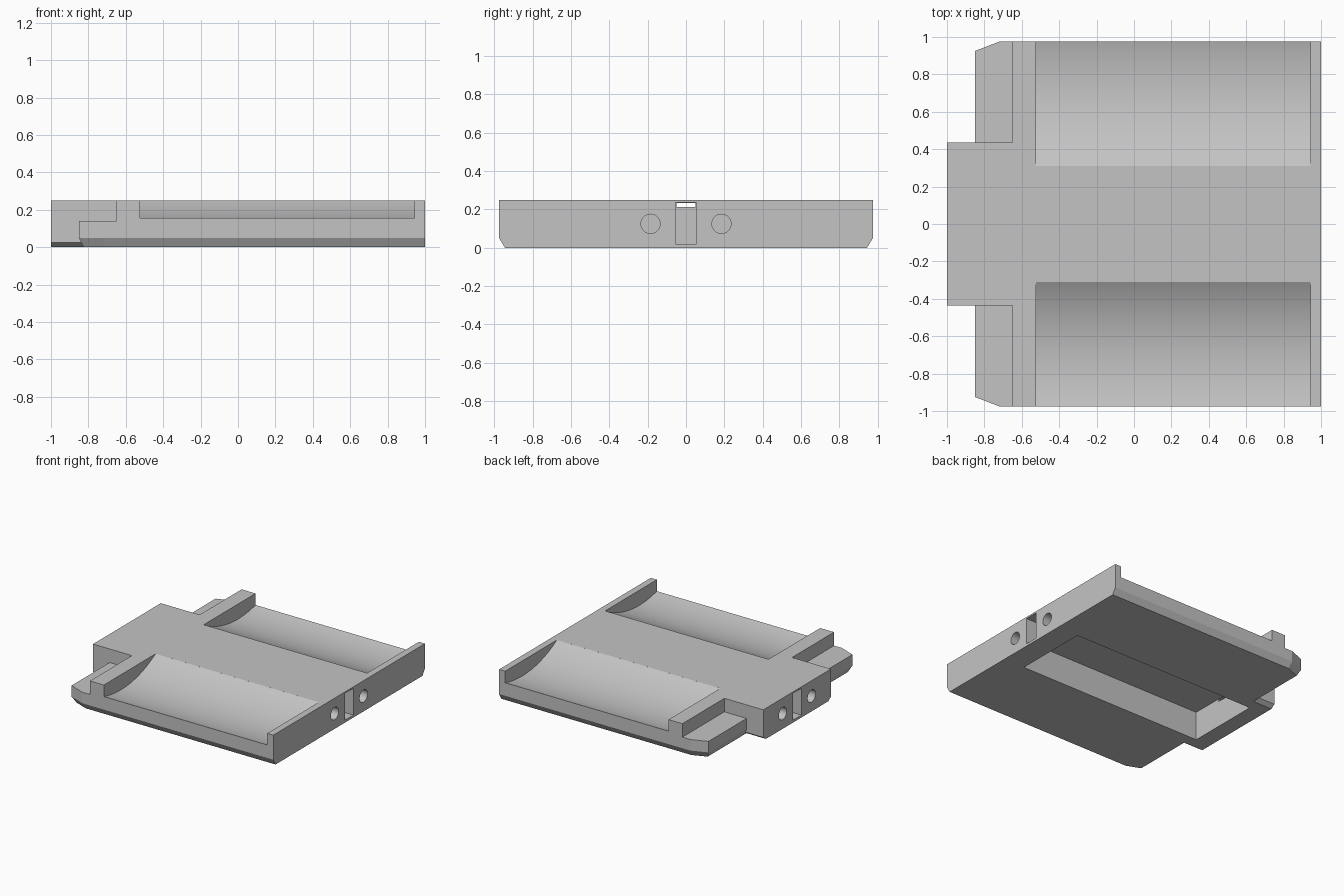
import bpy, bmesh, math
from mathutils import Matrix

if "Cube" in bpy.data.objects:
    bpy.data.objects.remove(bpy.data.objects["Cube"], do_unlink=True)

grey = bpy.data.materials.new("plain_grey")
grey.use_nodes = True
colour = (0.55, 0.55, 0.55, 1)
grey.diffuse_color = colour
grey.node_tree.nodes["Principled BSDF"].inputs["Base Color"].default_value = colour


def make(name, bm):
    bmesh.ops.recalc_face_normals(bm, faces=bm.faces)
    mesh = bpy.data.meshes.new(name)
    bm.to_mesh(mesh)
    bm.free()
    mesh.materials.append(grey)
    ob = bpy.data.objects.new(name, mesh)
    bpy.context.collection.objects.link(ob)
    return ob


def loft(name, rings):
    """Solid through closed rings of points, capped at both ends."""
    bm = bmesh.new()
    loops = [[bm.verts.new(p) for p in ring] for ring in rings]
    n = len(loops[0])
    for a, b in zip(loops, loops[1:]):
        for i in range(n):
            j = (i + 1) % n
            bm.faces.new((a[i], a[j], b[j], b[i]))
    bm.faces.new(loops[0])
    bm.faces.new(loops[-1])
    return make(name, bm)


def slab(name, half, half_low, chamfer, top):
    """Plate mirrored in y with a chamfered lower edge."""
    def ring(pts, z):
        return [(x, y, z) for x, y in pts] + [(x, -y, z) for x, y in reversed(pts)]
    return loft(name, [ring(half_low, 0), ring(half, chamfer), ring(half, top)])


def box(name, x0, x1, y0, y1, z0, z1):
    rect = [(x0, y0), (x1, y0), (x1, y1), (x0, y1)]
    return loft(name, [[(x, y, z) for x, y in rect] for z in (z0, z1)])


def combine(target, other, operation):
    mod = target.modifiers.new(operation, 'BOOLEAN')
    mod.operation = operation
    mod.solver = 'EXACT'
    mod.object = other
    bpy.context.view_layer.update()
    with bpy.context.temp_override(object=target, active_object=target,
                                   selected_objects=[target]):
        bpy.ops.object.modifier_apply(modifier=mod.name)
    bpy.data.objects.remove(other, do_unlink=True)


TOP = 0.25

# Main plate with clipped corners, and the tongue at its end
tray = slab("tray_body",
            [(1, 0.975), (-0.72, 0.975), (-0.85, 0.925)],
            [(1, 0.945), (-0.71, 0.945), (-0.825, 0.9)], 0.05, TOP)
tongue = slab("tongue", [(-0.7, 0.435), (-1, 0.435)],
              [(-0.7, 0.40), (-1, 0.40)], 0.025, TOP)
combine(tray, tongue, 'UNION')

# Concave arc of the side troughs
R = 0.86
cy, cz = 0.753, 0.987
a0 = math.asin((0.31 - cy) / R)
a1 = math.asin((1.02 - cy) / R)
STEPS = 28
arc = [(cy + R * math.sin(a), cz - R * math.cos(a))
       for a in (a0 + (a1 - a0) * i / STEPS for i in range(STEPS + 1))]
profile = [(arc[0][0], 0.4)] + arc + [(arc[-1][0], 0.4)]

for s in (1, -1):
    # Trough on each side
    trough = loft("trough_cutter", [[(x, s * y, z) for y, z in profile]
                                    for x in (-0.525, 0.945)])
    combine(tray, trough, 'DIFFERENCE')
    # Lowered shoulder beside the tongue
    lo, hi = sorted((s * 0.435, s * 1.1))
    combine(tray, box("shoulder_cutter", -1.1, -0.65, lo, hi, 0.14, 0.4), 'DIFFERENCE')

# Underside pocket
combine(tray, box("pocket_cutter", -0.865, 0.81, -0.31, 0.31, -0.1, 0.235), 'DIFFERENCE')

# Slot and two round holes in each end, with a narrow passage to the pocket
for s in (1, -1):
    lo, hi = sorted((s * 0.9, s * 1.1))
    combine(tray, box("slot_cutter", lo, hi, -0.055, 0.055, 0.02, 0.237), 'DIFFERENCE')
    lo, hi = sorted((s * 0.75, s * 0.95))
    combine(tray, box("passage_cutter", lo, hi, -0.05, 0.05, 0.213, 0.233), 'DIFFERENCE')
    for y in (-0.185, 0.185):
        bm = bmesh.new()
        bmesh.ops.create_cone(bm, cap_ends=True, segments=32, radius1=0.05, radius2=0.05,
                              depth=0.2, matrix=Matrix.Translation((s, y, 0.125))
                              @ Matrix.Rotation(math.pi / 2, 4, 'Y'))
        combine(tray, make("hole_cutter", bm), 'DIFFERENCE')

# Smooth the curved surfaces, keep edges crisp
bpy.ops.object.select_all(action='DESELECT')
tray.select_set(True)
bpy.context.view_layer.objects.active = tray
bpy.ops.object.shade_smooth_by_angle(angle=math.radians(15))
